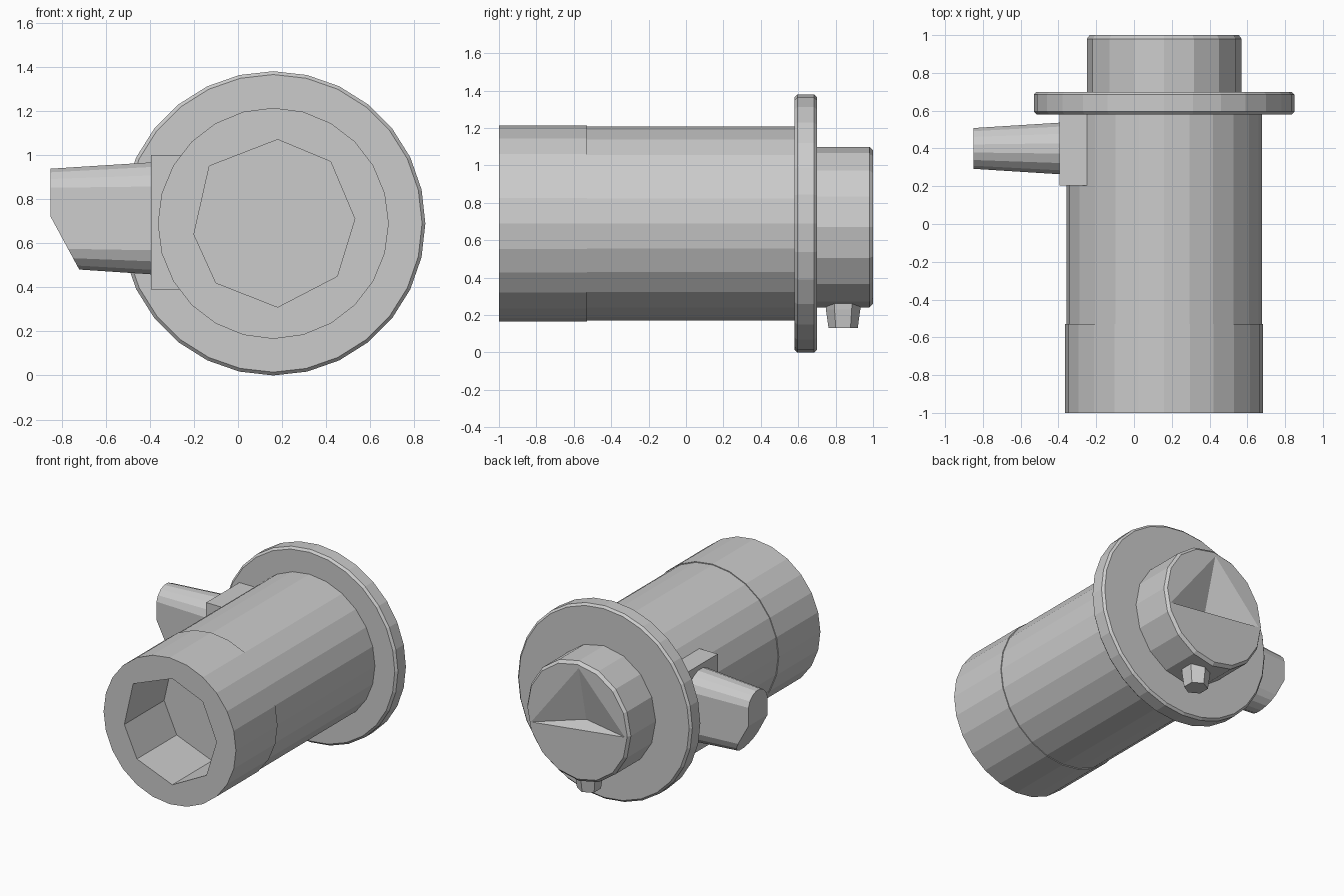
import bpy, bmesh, math
from mathutils import Vector

if "Cube" in bpy.data.objects:
    bpy.data.objects.remove(bpy.data.objects["Cube"])

CX, CZ = 0.16, 0.69


def mesh_object(name, bm):
    bmesh.ops.recalc_face_normals(bm, faces=bm.faces)
    me = bpy.data.meshes.new(name)
    bm.to_mesh(me)
    bm.free()
    ob = bpy.data.objects.new(name, me)
    bpy.context.collection.objects.link(ob)
    return ob


def loft(name, rings):
    """Skin a list of equal-length point rings and cap both ends."""
    bm = bmesh.new()
    loops = [[bm.verts.new(p) for p in ring] for ring in rings]
    n = len(loops[0])
    for a, b in zip(loops, loops[1:]):
        for i in range(n):
            j = (i + 1) % n
            bm.faces.new((a[i], a[j], b[j], b[i]))
    bm.faces.new(loops[0])
    bm.faces.new(loops[-1][::-1])
    return mesh_object(name, bm)


def ring(r, y, n, cx=CX, cz=CZ, rz=None):
    rz = rz or r
    return [(cx + r * math.cos(2 * math.pi * i / n), y,
             cz + rz * math.sin(2 * math.pi * i / n)) for i in range(n)]


def cut(ob, cutter):
    m = ob.modifiers.new("cut", 'BOOLEAN')
    m.object = cutter
    m.operation = 'DIFFERENCE'
    m.solver = 'EXACT'
    cutter.hide_render = True
    cutter.hide_viewport = True


# Barrel with a slightly wider front section and an octagonal blind socket
barrel = loft("barrel", [ring(0.524, -1.0, 24), ring(0.524, -0.53, 24),
                         ring(0.518, -0.53, 24), ring(0.518, 0.60, 24)])
socket_outline = [(0.18, 1.07), (0.42, 0.97), (0.53, 0.71), (0.45, 0.45),
                  (0.18, 0.31), (-0.10, 0.42), (-0.20, 0.64), (-0.13, 0.95)]
socket = loft("socket_cutter", [[(x, y, z) for x, z in socket_outline]
                                for y in (-1.1, -0.55)])
cut(barrel, socket)

# Flange with softened rims
loft("flange", [ring(0.675, 0.58, 28), ring(0.69, 0.595, 28),
                ring(0.69, 0.685, 28), ring(0.675, 0.70, 28)])

# Rear knob with a shallow three-sided recess in its end
knob = loft("rear_knob", [ring(r, y, 16, CX, 0.67, rz) for r, y, rz in
                          ((0.41, 0.69, 0.43), (0.41, 0.98, 0.43), (0.395, 1.0, 0.41))])
bm = bmesh.new()
for p in ((0.15, 1.001, 1.06), (0.53, 1.001, 0.57), (-0.22, 1.001, 0.66), (0.16, 0.90, 0.65)):
    bm.verts.new(p)
bmesh.ops.convex_hull(bm, input=bm.verts)
cut(knob, mesh_object("recess_cutter", bm))

# Small tapered peg under the knob
peg = []
for z, r in ((0.30, 0.095), (0.23, 0.092), (0.13, 0.078)):
    peg.append([(0.18 + r * math.cos(math.pi * i / 3 + math.pi / 6),
                 0.84 + r * math.sin(math.pi * i / 3 + math.pi / 6), z) for i in range(6)])
loft("peg", peg)

# Side mounting block
loft("side_block", [[(-0.395, y, 0.39), (-0.25, y, 0.39), (0.0, y, 0.45),
                     (0.0, y, 0.95), (-0.25, y, 1.0), (-0.395, y, 1.0)]
                    for y in (0.205, 0.59)])


# Tapered round-ended lever, with its lower outer corner sliced off
def slot(x, half_w, z0, z1):
    pts = []
    for i in range(16):
        a = 2 * math.pi * (i + 0.5) / 16
        s = math.sin(a)
        centre = z1 - half_w if s > 0 else z0 + half_w
        pts.append((x, 0.40 + half_w * math.cos(a), centre + half_w * s))
    return pts


lever = loft("lever", [slot(-0.38, 0.14, 0.455, 0.97), slot(-0.85, 0.11, 0.487, 0.94)])
bm = bmesh.new()
bm.from_mesh(lever.data)
res = bmesh.ops.bisect_plane(bm, geom=bm.verts[:] + bm.edges[:] + bm.faces[:],
                             plane_co=Vector((-0.72, 0, 0.48)),
                             plane_no=Vector((-0.24, 0, -0.13)), clear_outer=True)
edges = [e for e in res["geom_cut"] if isinstance(e, bmesh.types.BMEdge)]
bmesh.ops.holes_fill(bm, edges=edges, sides=0)
bmesh.ops.recalc_face_normals(bm, faces=bm.faces)
bm.to_mesh(lever.data)
bm.free()
